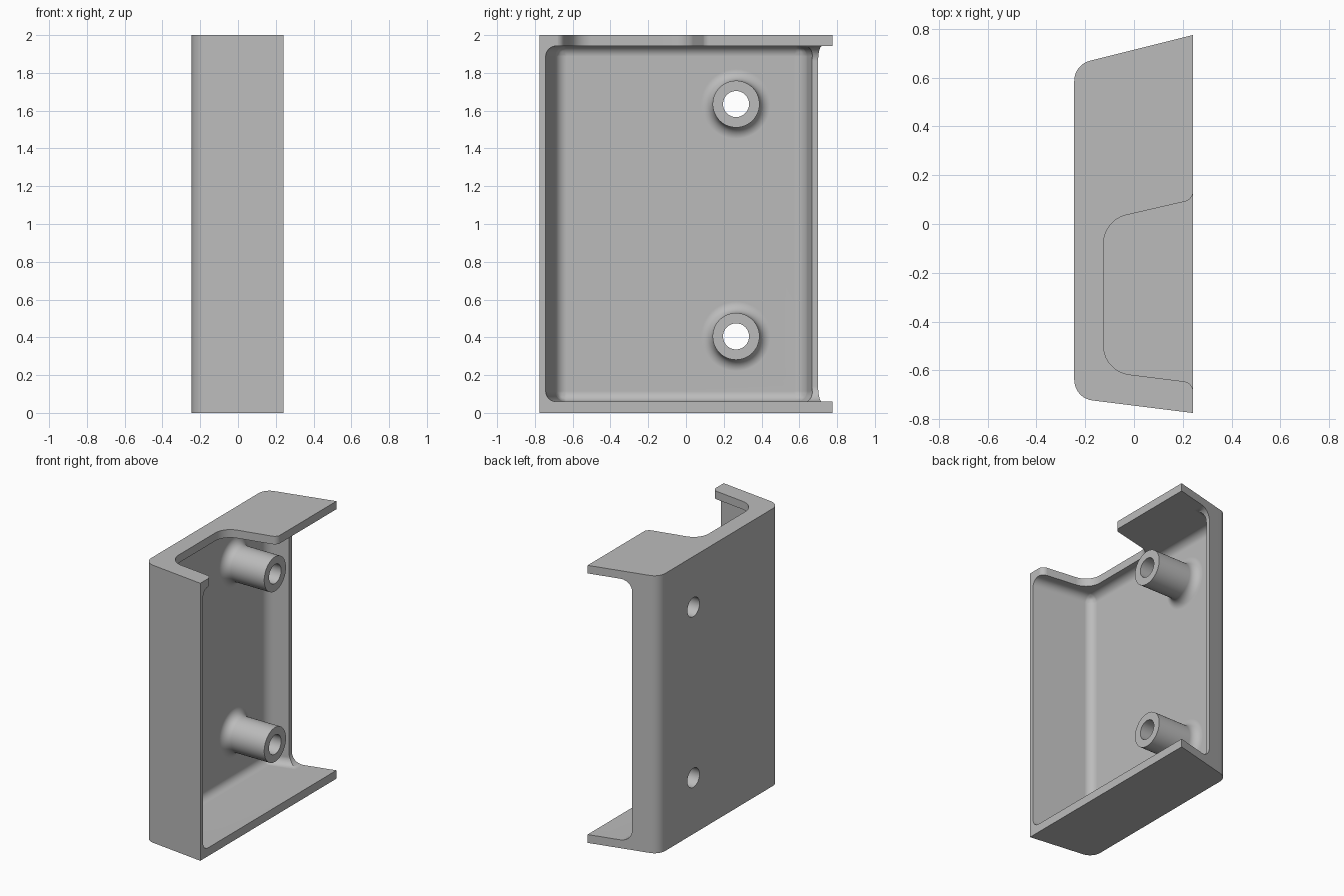
import bpy, bmesh, math
from mathutils import Vector

if "Cube" in bpy.data.objects:
    bpy.data.objects.remove(bpy.data.objects["Cube"], do_unlink=True)

grey = bpy.data.materials.new("plain_grey")
grey.use_nodes = True
colour = (0.5, 0.5, 0.5, 1)
grey.diffuse_color = colour
grey.node_tree.nodes["Principled BSDF"].inputs["Base Color"].default_value = colour


def rounded(corners, steps=10):
    """Outline from (x, y, radius) corners, each replaced by a tangent arc."""
    out, n = [], len(corners)
    for i, (x, y, r) in enumerate(corners):
        p = Vector((x, y))
        if r == 0:
            out.append(p)
            continue
        a = (Vector(corners[i - 1][:2]) - p).normalized()
        b = (Vector(corners[(i + 1) % n][:2]) - p).normalized()
        half = a.angle(b) / 2
        centre = p + (a + b).normalized() * r / math.sin(half)
        start = p + a * r / math.tan(half) - centre
        end = p + b * r / math.tan(half) - centre
        sweep = math.pi - 2 * half
        for k in range(steps + 1):
            t = k / steps
            out.append(centre + (start * math.sin((1 - t) * sweep)
                                 + end * math.sin(t * sweep)) / math.sin(sweep))
    return out


def finish(name, bm):
    bmesh.ops.recalc_face_normals(bm, faces=bm.faces)
    mesh = bpy.data.meshes.new(name)
    bm.to_mesh(mesh)
    bm.free()
    mesh.materials.append(grey)
    ob = bpy.data.objects.new(name, mesh)
    bpy.context.collection.objects.link(ob)
    return ob


def prism(outline, low, high, place=lambda u, v, w: (u, v, w)):
    """Extrude a flat outline between two heights."""
    bm = bmesh.new()
    lower = [bm.verts.new(place(u, v, low)) for u, v in outline]
    upper = [bm.verts.new(place(u, v, high)) for u, v in outline]
    bm.faces.new(lower)
    bm.faces.new(upper)
    n = len(outline)
    for i in range(n):
        j = (i + 1) % n
        bm.faces.new((lower[i], lower[j], upper[j], upper[i]))
    return bm


def lathe(y, z, profile, sides=48):
    """Closed solid of (x, radius) rings around a line along x."""
    bm = bmesh.new()
    rings = []
    for x, r in profile:
        angles = [2 * math.pi * k / sides for k in range(sides)]
        rings.append([bm.verts.new((x, y + r * math.cos(a), z + r * math.sin(a)))
                      for a in angles])
    for a, b in zip(rings, rings[1:]):
        for i in range(sides):
            j = (i + 1) % sides
            bm.faces.new((a[i], a[j], b[j], b[i]))
    bm.faces.new(rings[0])
    bm.faces.new(rings[-1])
    return bm


def combine(target, tool, operation):
    mod = target.modifiers.new(operation, "BOOLEAN")
    mod.operation = operation
    mod.solver = "EXACT"
    mod.object = tool
    bpy.context.view_layer.objects.active = target
    bpy.ops.object.modifier_apply(modifier=mod.name)
    bpy.data.objects.remove(tool, do_unlink=True)


# Outer shell: tapered sides, rounded rear corners
BACK, OPEN = -0.245, 0.242
FLOOR, CEIL = 0.06, 1.942
WALL = 0.032
F_SLOPE, B_SLOPE = -0.125, 0.25


def front_y(x):
    return -0.775 + F_SLOPE * (x - OPEN)


def rear_y(x):
    return 0.775 + B_SLOPE * (x - OPEN)


housing = finish("housing", prism(rounded([
    (OPEN, front_y(OPEN), 0), (OPEN, rear_y(OPEN), 0),
    (BACK, rear_y(BACK), 0.085), (BACK, front_y(BACK), 0.085)]), 0, 2))

# Hollow interior with filleted edges, open on one side
inner, beyond = BACK + WALL, 0.5
bm = prism([(beyond, front_y(beyond) + WALL), (beyond, rear_y(beyond) - WALL),
            (inner, rear_y(inner) - WALL), (inner, front_y(inner) + WALL)], FLOOR, CEIL)
edges = [e for e in bm.edges if any(v.co.x < 0 for v in e.verts)]
bmesh.ops.bevel(bm, geom=edges, offset=0.055, offset_type="OFFSET", segments=8,
                profile=0.5, affect="EDGES", clamp_overlap=True)
combine(housing, finish("cavity_cutter", bm), "DIFFERENCE")

# Side window with rounded corners through the rear wall
window = rounded([(-0.06, FLOOR, 0.08), (beyond, FLOOR, 0),
                  (beyond, CEIL, 0), (-0.06, CEIL, 0.08)])
combine(housing, finish("window_cutter", prism(
    window, 0.5, 0.95, lambda u, v, w: (u, w, v))), "DIFFERENCE")

# Notch in the top plate
notch = rounded([(-0.125, 0.015, 0.12), (-0.125, -0.604, 0.12),
                 (OPEN + 0.001, -0.65, 0.045), (OPEN + 0.001, -0.72, 0),
                 (beyond, -0.72, 0), (beyond, 0.17, 0),
                 (OPEN + 0.001, 0.17, 0), (OPEN + 0.001, 0.1, 0.045)])
combine(housing, finish("notch_cutter", prism(notch, 1.85, 2.1)), "DIFFERENCE")

# Two flared bosses with holes through the back
R, FLARE, TIP = 0.124, 0.06, 0.11
flare = [(inner + FLARE * (1 - math.cos(a)), R + FLARE * (1 - math.sin(a)))
         for a in (math.pi / 2 * k / 8 for k in range(9))]
for z in (0.405, 1.635):
    boss = [(inner - 0.015, R + FLARE)] + [
        (x, r) for x, r in zip([p[0] for p in flare], [p[1] for p in flare[::1]])]
    # Quarter arc runs from the wall out to the straight tube
    boss = [boss[0]] + [(inner + FLARE * (1 - math.cos(t)), R + FLARE * (1 - math.sin(t)))
                        for t in (math.pi / 2 * k / 8 for k in range(9))] + [(TIP, R)]
    combine(housing, finish("boss", lathe(0.265, z, boss)), "UNION")
    hole = [(-0.4, 0.069), (0.4, 0.069)]
    combine(housing, finish("hole_cutter", lathe(0.265, z, hole)), "DIFFERENCE")

# Smooth fillets, crisp edges
bpy.ops.object.select_all(action="DESELECT")
housing.select_set(True)
bpy.context.view_layer.objects.active = housing
bpy.ops.object.shade_smooth_by_angle(angle=math.radians(30))
weighted = housing.modifiers.new("even_shading", "WEIGHTED_NORMAL")
weighted.keep_sharp = True
